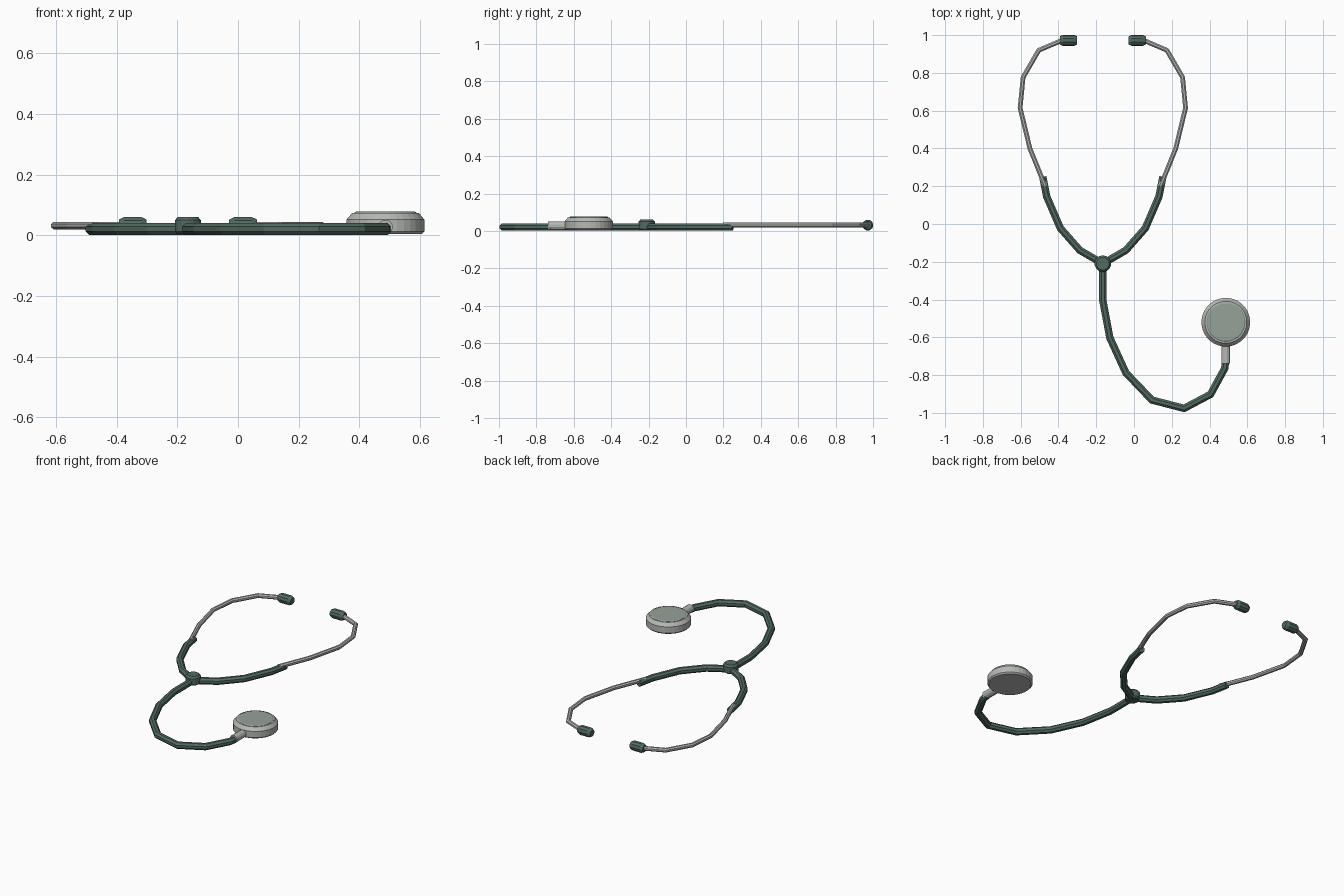
import bpy, bmesh
from math import cos, sin, pi
from mathutils import Vector, Matrix

if "Cube" in bpy.data.objects:
    bpy.data.objects.remove(bpy.data.objects["Cube"])


def material(name, rgb):
    m = bpy.data.materials.new(name)
    m.diffuse_color = (*rgb, 1)
    m.use_nodes = True
    m.node_tree.nodes["Principled BSDF"].inputs["Base Color"].default_value = m.diffuse_color
    return m


GREEN = material("green_rubber", (0.085, 0.145, 0.12))
METAL = material("metal", (0.46, 0.48, 0.46))
DISC = material("pale_green", (0.30, 0.36, 0.32))
AXIS = -0.165  # mirror line of the two arms


def skin(name, rings, mat):
    """Join rings of points into a capped flat-shaded surface."""
    bm = bmesh.new()
    loops = [[bm.verts.new(p) for p in ring] for ring in rings]
    n = len(loops[0])
    for a, b in zip(loops, loops[1:]):
        for i in range(n):
            j = (i + 1) % n
            bm.faces.new((a[i], a[j], b[j], b[i]))
    bm.faces.new(loops[0])
    bm.faces.new(loops[-1])
    bmesh.ops.recalc_face_normals(bm, faces=bm.faces)
    me = bpy.data.meshes.new(name)
    bm.to_mesh(me)
    bm.free()
    me.materials.append(mat)
    ob = bpy.data.objects.new(name, me)
    bpy.context.collection.objects.link(ob)
    return ob


def tube(name, path, z, r, mat, sides=8):
    """Sweep a round section along a flat path with mitred corners."""
    pts = [Vector((x, y, z)) for x, y in path]
    rings = []
    for i, p in enumerate(pts):
        d0 = (p - pts[max(i - 1, 0)]).normalized()
        d1 = (pts[min(i + 1, len(pts) - 1)] - p).normalized()
        t = (d0 + d1).normalized()
        side = Vector((t.y, -t.x, 0)) / max(t.dot(d1), t.dot(d0))
        rings.append([p + side * r * cos(a) + Vector((0, 0, r * sin(a)))
                      for a in (2 * pi * (k + 0.5) / sides for k in range(sides))])
    return skin(name, rings, mat)


def lathe(name, profile, loc, mat, sides, rot=None):
    """Revolve (radius, height) pairs around a local z axis."""
    m = Matrix.Translation(loc) @ (rot or Matrix())
    return skin(name, [[m @ Vector((r * cos(a), r * sin(a), h))
                        for a in (2 * pi * (k + 0.5) / sides for k in range(sides))]
                       for r, h in profile], mat)


# main rubber tube
tube("main_tube", [(-.165, -.21), (-.165, -.405), (-.128, -.602), (-.043, -.788),
                   (.095, -.932), (.265, -.976), (.405, -.902), (.48, -.765),
                   (.486, -.72)], .021, .021, GREEN)

# two arms: rubber yoke, metal ear tube and ear tip
for side, s in (("right", 1), ("left", -1)):
    def mir(path):
        return [(AXIS + s * (x - AXIS), y) for x, y in path]
    tube(side + "_yoke_tube", mir([(-.165, -.21), (-.043, -.139), (.06, -.022),
                                   (.132, .145), (.153, .25)]), .021, .021, GREEN)
    tube(side + "_ear_tube", mir([(.14, .20), (.221, .40), (.273, .615), (.257, .777),
                                  (.174, .92), (.05, .973)]), .032, .0135, METAL)
    x, y = mir([(.017, .972)])[0]
    lathe(side + "_ear_tip", [(.021, -.046), (.0295, -.029), (.0295, .029), (.021, .046)],
          (x, y, .032), GREEN, 10, Matrix.Rotation(pi / 2, 4, 'Y'))

# junction hub
lathe("hub", [(.035, .004), (.044, .012), (.044, .05), (.034, .061)],
      (AXIS, -.21, 0), GREEN, 14)

# chest piece: metal body, stem and diaphragm
C = (.486, -.52, 0)
lathe("chest_body", [(.121, .005), (.129, .013), (.129, .052), (.111, .073)],
      C, METAL, 32)
lathe("diaphragm", [(.104, .068), (.104, .074), (.098, .078)], C, DISC, 32)
lathe("stem", [(.024, 0), (.024, .15)], (.486, -.738, .028), METAL, 12,
      Matrix.Rotation(-pi / 2, 4, 'X'))
